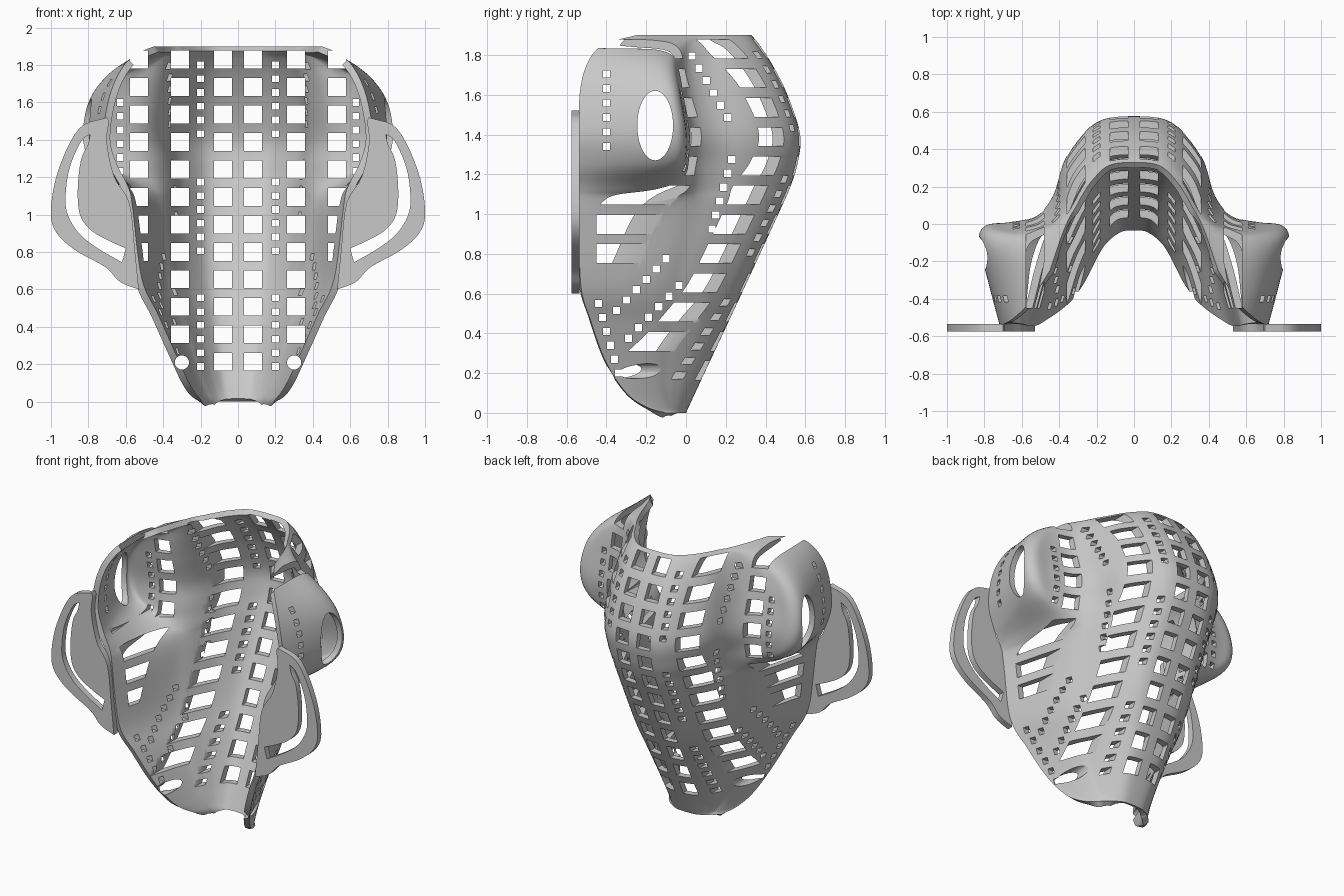
import bpy, bmesh, math
from mathutils import Vector, Matrix

if "Cube" in bpy.data.objects:
    bpy.data.objects.remove(bpy.data.objects["Cube"])

gray = bpy.data.materials.new("plain gray")
gray.use_nodes = True
gray.diffuse_color = (0.58, 0.58, 0.58, 1)
gray.node_tree.nodes["Principled BSDF"].inputs["Base Color"].default_value = (0.58, 0.58, 0.58, 1)


def smooth_path(points, steps):
    """Evenly subdivided curve through all the points."""
    pts = [Vector(p) for p in points]
    pts = [2 * pts[0] - pts[1]] + pts + [2 * pts[-1] - pts[-2]]
    out = []
    for a, b, c, d in zip(pts, pts[1:], pts[2:], pts[3:]):
        for i in range(steps):
            t = i / steps
            out.append(b + (c - a) * (t / 2) + (2 * a - 5 * b + 4 * c - d) * (t * t / 2)
                       + (3 * b - a - 3 * c + d) * (t ** 3 / 2))
    return out + [pts[-2]]


def add_object(name, bm):
    mesh = bpy.data.meshes.new(name)
    bm.to_mesh(mesh)
    bm.free()
    mesh.materials.append(gray)
    obj = bpy.data.objects.new(name, mesh)
    bpy.context.collection.objects.link(obj)
    return obj


def apply_modifiers(obj):
    bpy.context.view_layer.update()
    graph = bpy.context.evaluated_depsgraph_get()
    mesh = bpy.data.meshes.new_from_object(obj.evaluated_get(graph))
    obj.modifiers.clear()
    obj.data = mesh


def smooth(obj):
    bpy.ops.object.select_all(action='DESELECT')
    obj.select_set(True)
    bpy.context.view_layer.objects.active = obj
    bpy.ops.object.shade_smooth_by_angle(angle=math.radians(35))


# Half cross-sections from centre back to front edge (0..1 in width and depth)
channel = [(0, 1), (.3, .97), (.5, .83), (.62, .69), (.69, .59),
           (.76, .5), (.82, .4), (.88, .28), (.94, .14), (1, 0)]
cupped = [(0, 1), (.28, .97), (.5, .81), (.6, .62), (.73, .52),
          (.93, .49), (1.1, .475), (1.15, .4), (1.08, .2), (1, 0)]

# Height, half width of front edge, back y, front y, amount of side cup
levels = [(0, .2, 0, -.1, 0), (.03, .25, .014, -.2, 0), (.1, .3, .046, -.3, 0),
          (.25, .37, .116, -.4, 0), (.45, .46, .21, -.475, 0),
          (.65, .55, .303, -.53, 0), (1.03, .6, .478, -.535, 0),
          (1.13, .62, .522, -.535, .3), (1.25, .68, .56, -.535, .9),
          (1.4, .72, .574, -.535, 1), (1.6, .695, .51, -.535, 1),
          (1.75, .64, .435, -.5, .75), (1.85, .56, .37, -.42, .3),
          (1.9, .45, .33, -.25, 0)]

# Open shell lofted through the cross-sections
bm = bmesh.new()
rows = []
for z, width, back, front, cup in smooth_path(levels, 7):
    half = [Vector(a).lerp(Vector(b), cup) for a, b in zip(channel, cupped)]
    half = [Vector((p.x * width, front + p.y * (back - front))) for p in half]
    section = [(-p.x, p.y) for p in reversed(half[1:])] + half
    rows.append([bm.verts.new((p.x, p.y, z)) for p in smooth_path(section, 5)])
for low, high in zip(rows, rows[1:]):
    for i in range(len(low) - 1):
        bm.faces.new((low[i + 1], low[i], high[i], high[i + 1]))
shell = add_object("shell", bm)
solid = shell.modifiers.new("thickness", 'SOLIDIFY')
solid.thickness = 0.038
solid.offset = -1
apply_modifiers(shell)


def box(bm, centre, size):
    bmesh.ops.create_cube(bm, size=1, matrix=Matrix.Translation(centre)
                          @ Matrix.Diagonal((*size, 1)))


def rod(bm, centre, axis, scale, sides):
    turn = Matrix.Rotation(math.pi / 2, 4, axis)
    bmesh.ops.create_cone(bm, cap_ends=True, segments=sides, radius1=1, radius2=1, depth=1,
                          matrix=Matrix.Translation(centre) @ Matrix.Diagonal((*scale, 1)) @ turn)


# Vents cut front to back
big, small, step = 0.095, 0.036, 0.0735
bm = bmesh.new()
for side in (-1, 1):
    for column, count in ((.08, 12), (.31, 11), (.53, 8)):
        for i in range(count):
            box(bm, (side * column, .1, 1.83 - 2 * step * i), (big, 1.1, big))
    for column, tops in ((.2, (1.8, 1.175, .555)), (.63, (1.6,))):
        for top in tops:
            for i in range(6):
                box(bm, (side * column, .1, top - step * i), (small, 1.1, small))
    rod(bm, (side * .3, .1, .21), 'X', (.038, 1.1, .038), 24)
back_cutter = add_object("back_vent_cutter", bm)

# Vents cut side to side: rows of six from first to last (y, z), and the cup window
bm = bmesh.new()
vent_rows = [((-.4, 1.705), (-.4, 1.34)), ((.03, 1.795), (.21, 1.485)),
             ((.23, 1.275), (.13, .925)), ((-.1, .775), (-.35, .515)),
             ((-.035, .64), (-.29, .375)), ((-.44, .55), (-.34, .2))]
for first, last in vent_rows:
    for i in range(6):
        p = Vector(first).lerp(Vector(last), i / 5)
        box(bm, (0, p.x, p.y), (3, small, small))
rod(bm, (0, -.155, 1.445), 'Y', (3, .09, .175), 40)
side_cutter = add_object("side_vent_cutter", bm)

for cutter in (back_cutter, side_cutter):
    cut = shell.modifiers.new("vents", 'BOOLEAN')
    cut.operation = 'DIFFERENCE'
    cut.solver = 'MANIFOLD'
    cut.object = cutter
apply_modifiers(shell)
for cutter in (back_cutter, side_cutter):
    bpy.data.objects.remove(cutter)
smooth(shell)

# Flat strap handles with a curved slot
outer = [(.7, 1.52), (.85, 1.46), (.96, 1.24), (1, 1.03), (.975, .91),
         (.87, .81), (.71, .72), (.63, .64), (.53, .6)]
inner = [(.55, .8), (.58, 1.06), (.66, 1.2), (.7, 1.38), (.69, 1.5)]
slot_out = [(.79, 1.43), (.84, 1.39), (.9, 1.25), (.922, 1.1), (.91, 1), (.85, .9), (.75, .82), (.62, .745)]
slot_in = [(.6, .82), (.7, .865), (.79, .92), (.845, 1), (.857, 1.13), (.84, 1.29), (.8, 1.38)]
for side, name in ((1, "left_handle"), (-1, "right_handle")):
    curve = bpy.data.curves.new(name, 'CURVE')
    curve.dimensions = '2D'
    curve.fill_mode = 'BOTH'
    curve.extrude = 0.02
    for parts in ((outer, inner), (slot_out, slot_in)):
        loop = [p for part in parts for p in smooth_path(part, 5)]
        spline = curve.splines.new('POLY')
        spline.points.add(len(loop) - 1)
        for point, p in zip(spline.points, loop):
            point.co = (side * p.x, p.y, 0, 1)
        spline.use_cyclic_u = True
    temp = bpy.data.objects.new("outline", curve)
    bpy.context.collection.objects.link(temp)
    bpy.context.view_layer.update()
    mesh = bpy.data.meshes.new_from_object(temp.evaluated_get(bpy.context.evaluated_depsgraph_get()))
    bpy.data.objects.remove(temp)
    mesh.transform(Matrix.Translation((0, -.555, 0)) @ Matrix.Rotation(math.pi / 2, 4, 'X'))
    mesh.materials.clear()
    mesh.materials.append(gray)
    handle = bpy.data.objects.new(name, mesh)
    bpy.context.collection.objects.link(handle)
    smooth(handle)
